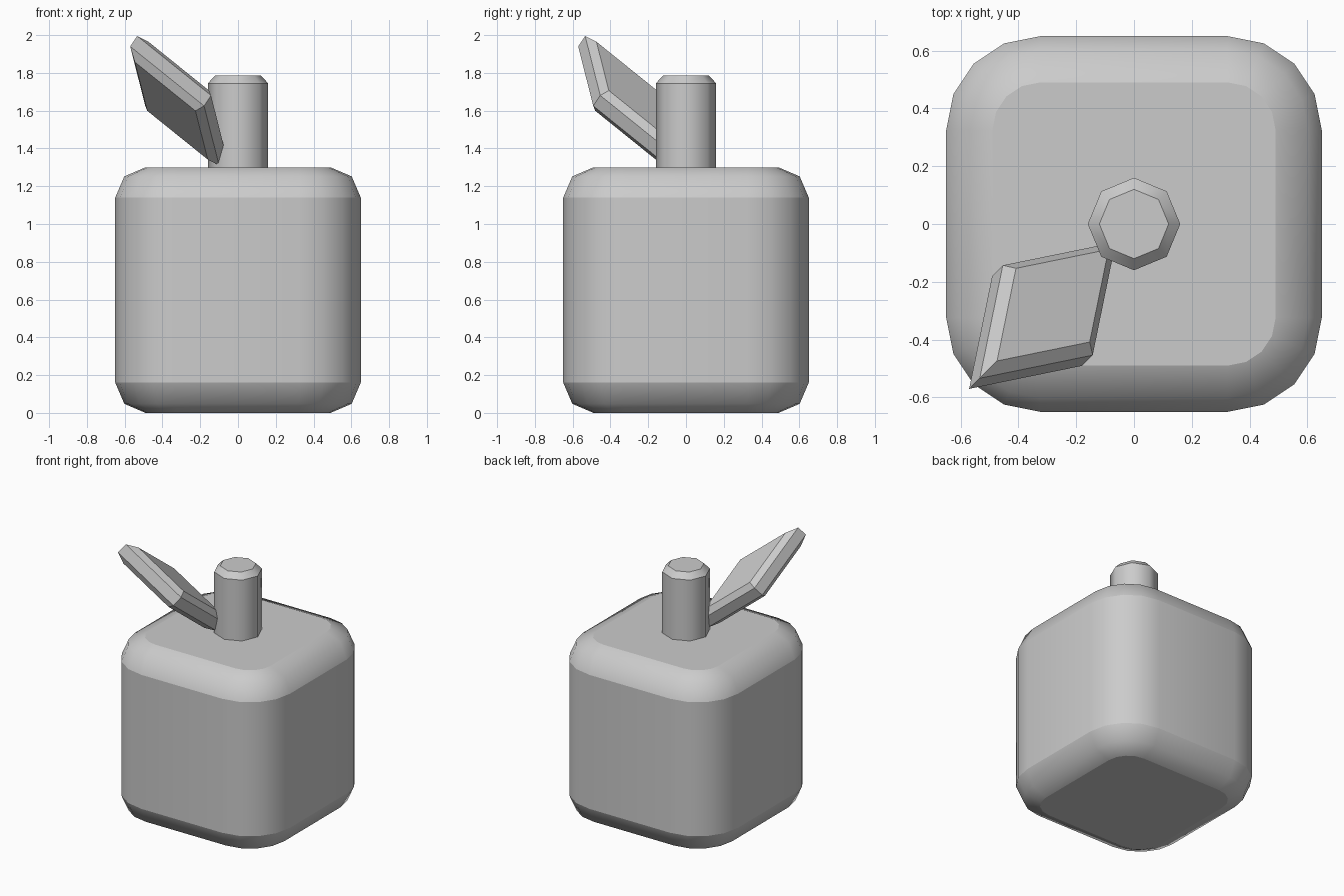
import bpy
import bmesh
from math import sin, cos, pi
from mathutils import Vector

cube = bpy.data.objects.get("Cube")
if cube:
    bpy.data.objects.remove(cube, do_unlink=True)

grey = bpy.data.materials.new("light grey")
grey.use_nodes = True
colour = (0.6, 0.6, 0.6, 1)
grey.diffuse_color = colour
grey.node_tree.nodes["Principled BSDF"].inputs["Base Color"].default_value = colour


def loft(name, rings, sharp=(), smooth=True):
    """Skin closed rings from bottom to top, cap both ends, sharpen chosen rings."""
    bm = bmesh.new()
    loops = [[bm.verts.new(p) for p in ring] for ring in rings]
    n = len(loops[0])
    for low, high in zip(loops, loops[1:]):
        for i in range(n):
            j = (i + 1) % n
            bm.faces.new((low[i], low[j], high[j], high[i]))
    bm.faces.new(loops[0][::-1])
    bm.faces.new(loops[-1])
    bmesh.ops.recalc_face_normals(bm, faces=bm.faces)
    for face in bm.faces:
        face.smooth = smooth
    for k in sharp:
        for i in range(n):
            bm.edges.get((loops[k][i], loops[k][(i + 1) % n])).smooth = False
    mesh = bpy.data.meshes.new(name)
    bm.to_mesh(mesh)
    bm.free()
    mesh.materials.append(grey)
    obj = bpy.data.objects.new(name, mesh)
    bpy.context.collection.objects.link(obj)
    return obj


def rounded_square(inset, z, core=0.325, segments=4):
    """Square outline with round corners, shrunk by an inset."""
    r = core - inset
    points = []
    for q in range(4):
        mid = (q + 0.5) * pi / 2
        cx, cy = core * 2 ** 0.5 * cos(mid), core * 2 ** 0.5 * sin(mid)
        for s in range(segments + 1):
            a = (q + s / segments) * pi / 2
            points.append((cx + r * cos(a), cy + r * sin(a), z))
    return points


def octagon(r, z):
    return [(r * cos(k * pi / 4), r * sin(k * pi / 4), z) for k in range(8)]


# Body: rounded block with softened top and bottom rims
height = 1.3
rim = [(0.16, 0), (0.048, 0.048), (0, 0.16)]
profile = rim + [(inset, height - z) for inset, z in reversed(rim)]
loft("body", [rounded_square(i, z) for i, z in profile], sharp=(0, 2, 3, 5))

# Stem: eight-sided post with a chamfered top
loft("stem", [octagon(0.16, 1.25), octagon(0.16, 1.745), octagon(0.12, 1.786)],
     sharp=(0, 1, 2))

# Leaf: tilted diamond slab with chamfered faces
centre = Vector((-0.317, -0.317, 1.653))
along = Vector((-0.514, -0.514, 0.687)).normalized()
across = Vector((1, -1, 0)).normalized()
normal = along.cross(across)
if normal.z < 0:
    normal.negate()


def diamond(scale, offset):
    u, v = along * 0.458 * scale, across * 0.22 * scale
    return [centre + normal * offset + d for d in (u, v, -u, -v)]


loft("leaf", [diamond(0.82, -0.074), diamond(1, -0.038),
              diamond(1, 0.038), diamond(0.82, 0.074)], smooth=False)
